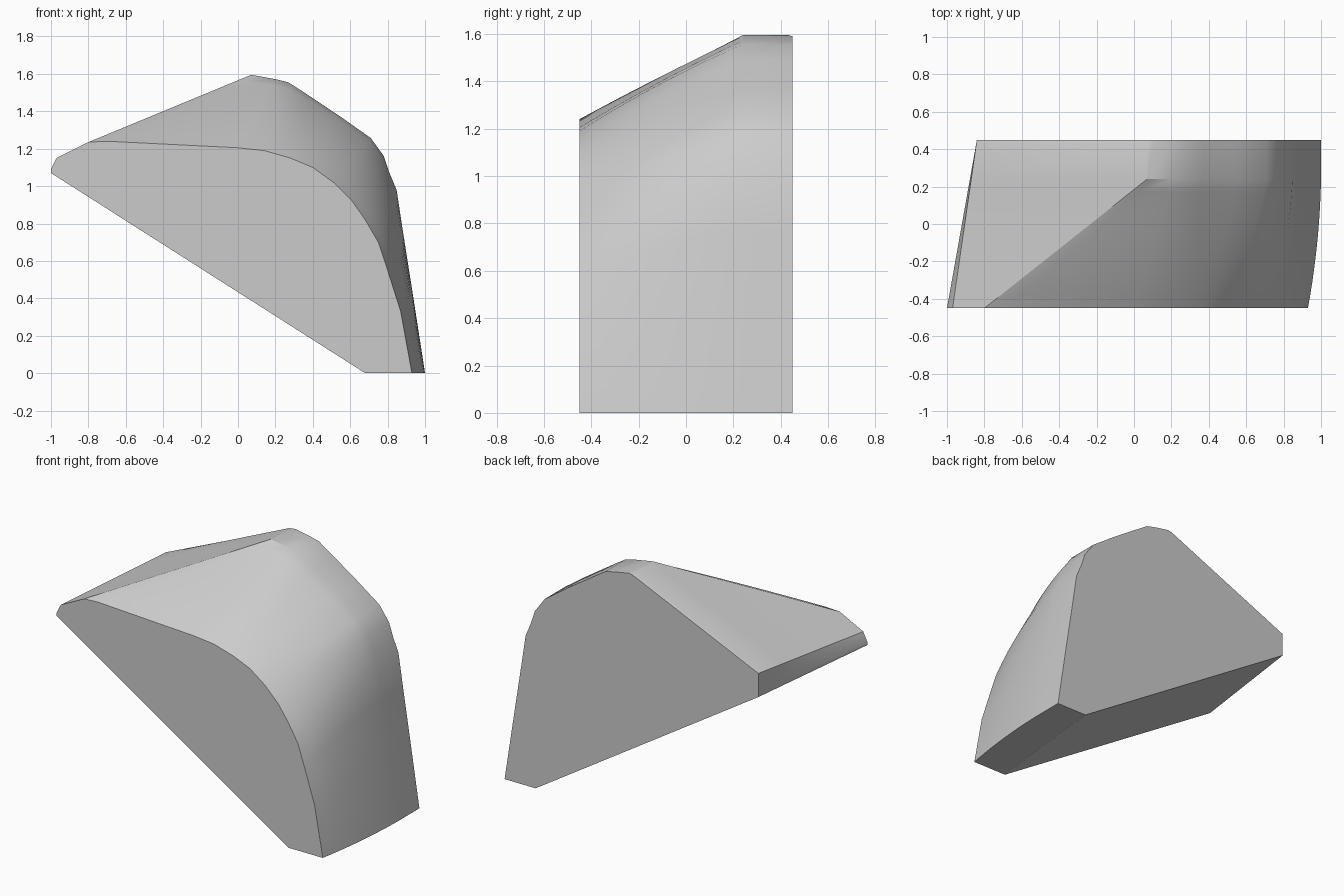
import bpy, bmesh, math

cube = bpy.data.objects.get("Cube")
if cube:
    bpy.data.objects.remove(cube, do_unlink=True)

HALF = 0.45       # half depth
SHOULDER = 0.24   # depth where the sloping nose reaches full height

# Straight-edged points: (front x, z), (back x, z)
underside = [((0.68, 0), (0.775, 0)),
             ((-1, 1.07), (-0.84, 1.03)),
             ((-1, 1.09), (-0.84, 1.06)),
             ((-0.97, 1.15), (-0.84, 1.185))]

# Curved shell from the ridge down to the foot: (front x, z), (back x, z)
shell = [((-0.8, 1.235), (0.07, 1.595)),
         ((-0.7, 1.24), (0.1, 1.59)),
         ((0, 1.205), (0.2, 1.572)),
         ((0.14, 1.19), (0.27, 1.555)),
         ((0.28, 1.15), (0.37, 1.49)),
         ((0.4, 1.1), (0.55, 1.37)),
         ((0.51, 1.02), (0.71, 1.257)),
         ((0.61, 0.92), (0.78, 1.16)),
         ((0.68, 0.82), (0.81, 1.07)),
         ((0.75, 0.7), (0.848, 0.98)),
         ((0.8, 0.55), (0.88, 0.77)),
         ((0.87, 0.33), (0.935, 0.42)),
         ((0.93, 0), (1, 0))]


def mix(pair, w):
    (ax, az), (bx, bz) = pair
    return ax + (bx - ax) * w, az + (bz - az) * w


def section(y):
    """Cross-section outline at depth y."""
    along = (y + HALF) / (2 * HALF)
    s = min(1, (y + HALF) / (SHOULDER + HALF))
    points = [mix(p, along) for p in underside]
    for i, pair in enumerate(shell):
        bulge = 0.8 * i / (len(shell) - 1)
        points.append(mix(pair, s + bulge * (s - s * s)))
    return points


# Loft the sections from front to back
STEPS = 10
depths = [-HALF + (SHOULDER + HALF) * i / STEPS for i in range(STEPS + 1)]
depths += [0.43, HALF]
bm = bmesh.new()
rings = [[bm.verts.new((x, y, z)) for x, z in section(y)] for y in depths]
rings[-1][len(underside)].co.z -= 0.01   # softened back rim
count = len(rings[0])
for a, b in zip(rings, rings[1:]):
    for i in range(count):
        j = (i + 1) % count
        bm.faces.new((a[i], a[j], b[j], b[i]))
caps = [bm.faces.new(rings[0]), bm.faces.new(rings[-1])]
bmesh.ops.recalc_face_normals(bm, faces=bm.faces)

mesh = bpy.data.meshes.new("wedge_shell")
bm.to_mesh(mesh)
bm.free()
body = bpy.data.objects.new("wedge_shell", mesh)
bpy.context.collection.objects.link(body)

# Single grey material
grey = bpy.data.materials.new("light_grey")
grey.use_nodes = True
colour = (0.6, 0.6, 0.6, 1)
grey.diffuse_color = colour
grey.node_tree.nodes["Principled BSDF"].inputs["Base Color"].default_value = colour
mesh.materials.append(grey)

# Smooth shell with crisp rims
bpy.ops.object.select_all(action="DESELECT")
body.select_set(True)
bpy.context.view_layer.objects.active = body
bpy.ops.object.shade_smooth_by_angle(angle=math.radians(28))
